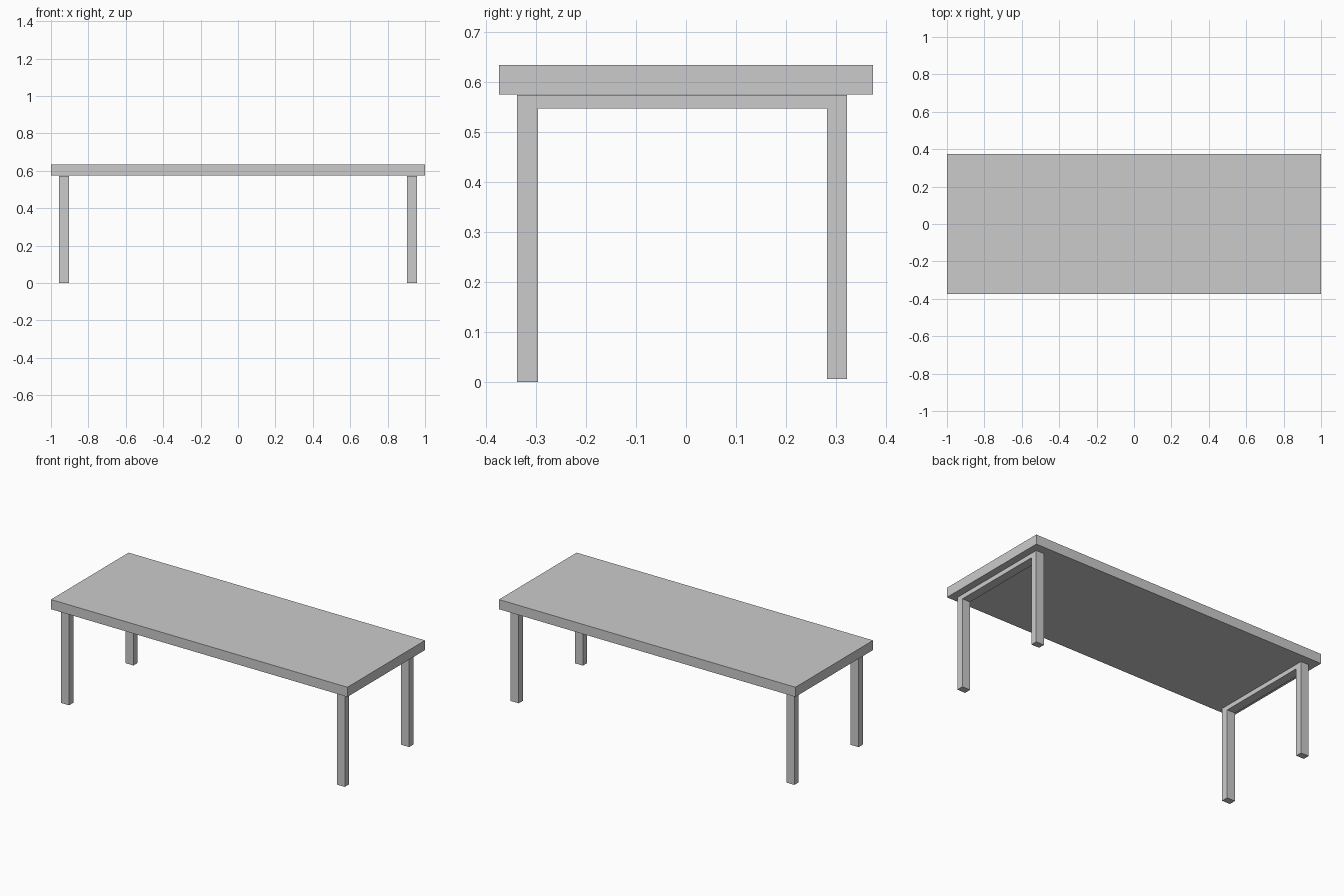
import bpy
import bmesh

if "Cube" in bpy.data.objects:
    bpy.data.objects.remove(bpy.data.objects["Cube"])


def extrude_profile(name, points, direction):
    """Make a solid by extruding a closed planar profile."""
    bm = bmesh.new()
    face = bm.faces.new([bm.verts.new(p) for p in points])
    result = bmesh.ops.extrude_face_region(bm, geom=[face], use_keep_orig=True)
    verts = [g for g in result["geom"] if isinstance(g, bmesh.types.BMVert)]
    bmesh.ops.translate(bm, verts=verts, vec=direction)
    bmesh.ops.recalc_face_normals(bm, faces=bm.faces)
    mesh = bpy.data.meshes.new(name)
    bm.to_mesh(mesh)
    bm.free()
    obj = bpy.data.objects.new(name, mesh)
    bpy.context.collection.objects.link(obj)
    return obj


# Tabletop slab
bottom, top = 0.574, 0.633
extrude_profile("tabletop",
                [(-1, -0.374, bottom), (1, -0.374, bottom),
                 (1, 0.374, bottom), (-1, 0.374, bottom)],
                (0, 0, top - bottom))

# Leg frames: two legs joined by a thin rail under the top, one at each end
arch = [(-0.338, 0.0), (-0.296, 0.0), (-0.296, 0.546), (0.282, 0.546),
        (0.282, 0.006), (0.322, 0.006), (0.322, 0.573), (-0.338, 0.573)]
leg_width = 0.054
for name, x in (("left_leg_frame", -0.957), ("right_leg_frame", 0.903)):
    extrude_profile(name, [(x, y, z) for y, z in arch], (leg_width, 0, 0))
